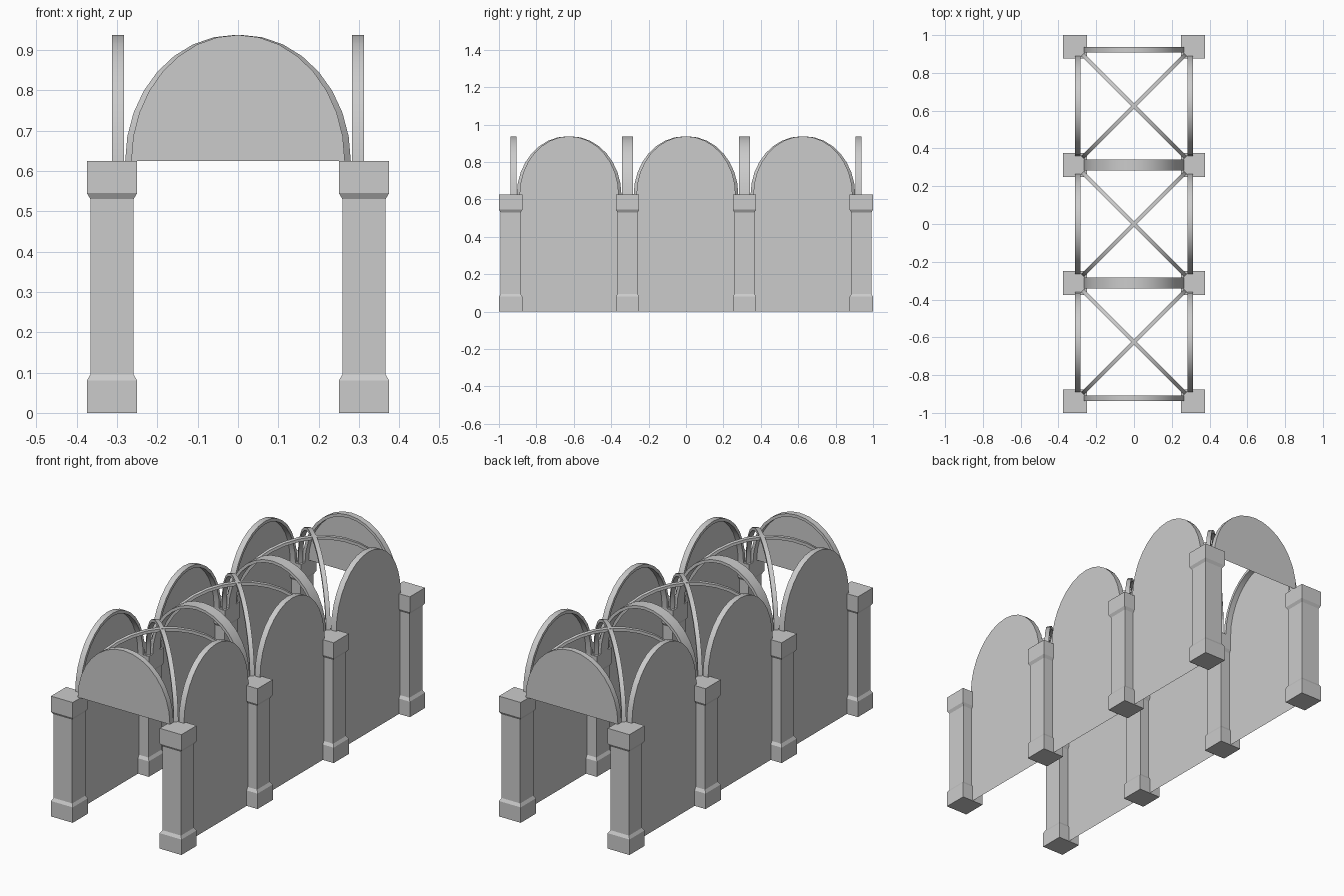
import bpy
import bmesh
from math import sin, cos, pi, sqrt
from mathutils import Vector, Matrix

if "Cube" in bpy.data.objects:
    bpy.data.objects.remove(bpy.data.objects["Cube"])

stone = bpy.data.materials.new("grey stone")
stone.use_nodes = True
GREY = (0.6, 0.6, 0.6, 1)
stone.diffuse_color = GREY
stone.node_tree.nodes["Principled BSDF"].inputs["Base Color"].default_value = GREY

SPRING = 0.625      # height where the arches begin
RISE = 0.3125       # arch height above the spring
BAY = 0.625         # pillar spacing
SEGMENTS = 16
BAYS = (-BAY, 0, BAY)


def finish(name, bm):
    bmesh.ops.recalc_face_normals(bm, faces=bm.faces)
    mesh = bpy.data.meshes.new(name)
    bm.to_mesh(mesh)
    bm.free()
    mesh.materials.append(stone)
    obj = bpy.data.objects.new(name, mesh)
    bpy.context.collection.objects.link(obj)
    bpy.ops.object.select_all(action="DESELECT")
    obj.select_set(True)
    bpy.context.view_layer.objects.active = obj
    bpy.ops.object.shade_smooth_by_angle(angle=pi / 6)
    return obj


def arc(half, rise):
    """Half ellipse from one springing point to the other."""
    steps = [pi * i / SEGMENTS for i in range(SEGMENTS + 1)]
    return [(half * cos(t), rise * sin(t)) for t in steps]


def pillar(name, x, y):
    bm = bmesh.new()
    wide, slim = 0.0625, 0.0535
    profile = [(wide, 0), (wide, 0.08), (slim, 0.095),
               (slim, 0.53), (wide, 0.545), (wide, SPRING)]
    rings = [[bm.verts.new((x + r * sx, y + r * sy, z))
              for sx, sy in ((-1, -1), (1, -1), (1, 1), (-1, 1))]
             for r, z in profile]
    for low, high in zip(rings, rings[1:]):
        for i in range(4):
            j = (i + 1) % 4
            bm.faces.new((low[i], low[j], high[j], high[i]))
    bm.faces.new(rings[0])
    bm.faces.new(rings[-1])
    finish(name, bm)


def rib(name, centre, along, half, width, depth):
    """Curved stone band of rectangular section, spanning in direction along."""
    bm = bmesh.new()
    along = Vector(along).normalized()
    side = Vector((-along.y, along.x, 0)) * width / 2
    base = Vector((*centre, SPRING))
    rings = []
    for (u, h), (v, g) in zip(arc(half, RISE), arc(half - depth, RISE - depth)):
        outer = base + along * u + Vector((0, 0, h))
        inner = base + along * v + Vector((0, 0, g))
        rings.append([bm.verts.new(p) for p in
                      (outer - side, outer + side, inner + side, inner - side)])
    for a, b in zip(rings, rings[1:]):
        for i in range(4):
            j = (i + 1) % 4
            bm.faces.new((a[i], a[j], b[j], b[i]))
    bm.faces.new(rings[0])
    bm.faces.new(rings[-1])
    finish(name, bm)


def panel(name, centre, along, half, foot):
    """Thin wall filling an arch, optionally carried down to the ground."""
    bm = bmesh.new()
    along = Vector(along)
    base = Vector((*centre, SPRING))
    verts = [bm.verts.new(base + along * u + Vector((0, 0, h)))
             for u, h in arc(half, RISE)]
    if foot:
        for u in (-half, half):
            verts.append(bm.verts.new(base + along * u - Vector((0, 0, SPRING))))
    bm.faces.new(verts)
    finish(name, bm)


HALF = 0.265
# Pillars
for side, sx in (("left", 1), ("right", -1)):
    for row in range(4):
        pillar(f"{side}_pillar_{row + 1}", sx * BAY / 2, (row - 1.5) * BAY)

# Side walls with their arch bands
for side, sx in (("left", 1), ("right", -1)):
    for n, y in enumerate(BAYS, 1):
        rib(f"{side}_wall_arch_{n}", (sx * 0.2975, y), (0, 1, 0), HALF, 0.03, 0.015)
        panel(f"{side}_wall_{n}", (sx * 0.3125, y), (0, 1, 0), HALF, True)

# End arches with filled heads
for end, sy in (("front", -1), ("back", 1)):
    rib(f"{end}_arch", (0, sy * 0.9225), (1, 0, 0), HALF, 0.03, 0.015)
    panel(f"{end}_arch_panel", (0, sy * 0.9375), (1, 0, 0), HALF, False)

# Open arches between the bays
for n, y in enumerate((-BAY / 2, BAY / 2), 1):
    rib(f"cross_arch_{n}", (0, y), (1, 0, 0), HALF, 0.06, 0.015)

# Crossed vault ribs in each bay
for n, y in enumerate(BAYS, 1):
    for way, d in (("rising", 1), ("falling", -1)):
        rib(f"{way}_vault_rib_{n}", (0, y), (1, d, 0), 0.272 * sqrt(2), 0.022, 0.015)
